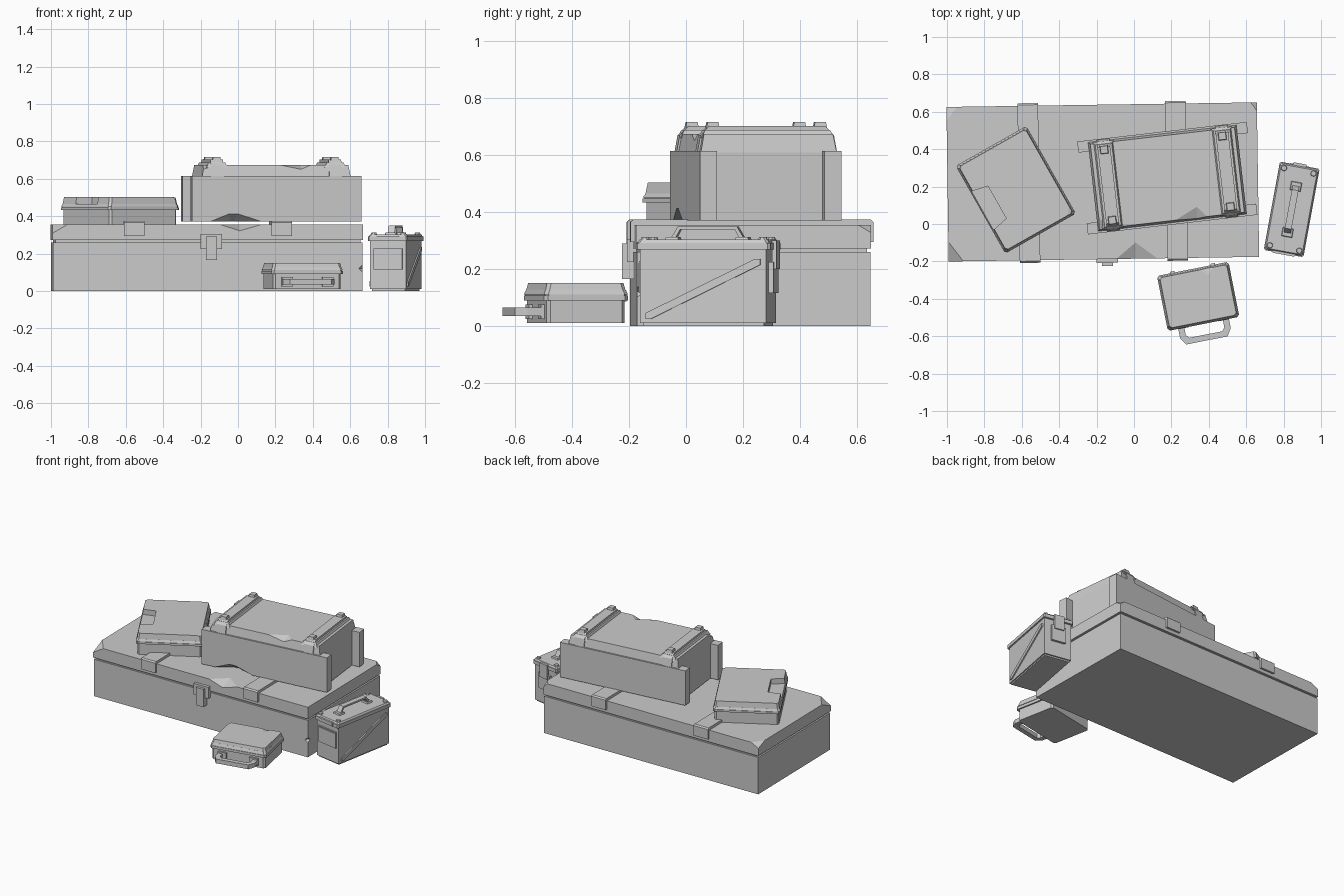
import bpy, bmesh
from math import radians
from mathutils import Matrix, Vector

if "Cube" in bpy.data.objects:
    bpy.data.objects.remove(bpy.data.objects["Cube"])


def frame(x, y, angle):
    return Matrix.Translation((x, y, 0)) @ Matrix.Rotation(radians(angle), 4, 'Z')


def finish(name, fr, bm):
    bmesh.ops.recalc_face_normals(bm, faces=bm.faces)
    me = bpy.data.meshes.new(name)
    bm.to_mesh(me)
    bm.free()
    ob = bpy.data.objects.new(name, me)
    ob.matrix_world = fr
    bpy.context.collection.objects.link(ob)
    return ob


def block(name, fr, x, y, z, taper=0.0, corner=0.0):
    """Box from (min, max) ranges; top inset by taper, upright edges chamfered by corner."""
    bm = bmesh.new()
    bmesh.ops.create_cube(bm, size=1)
    for v in bm.verts:
        sx, sy, top = (1 if v.co.x > 0 else -1), (1 if v.co.y > 0 else -1), v.co.z > 0
        t = taper if top else 0
        v.co = (x[sx > 0] - sx * t, y[sy > 0] - sy * t, z[top])
    if corner:
        up = [e for e in bm.edges if abs(e.verts[0].co.z - e.verts[1].co.z) > 1e-4]
        bmesh.ops.bevel(bm, geom=up, offset=corner, segments=1, affect='EDGES')
    return finish(name, fr, bm)


def prism(name, fr, pts, axis, a, b):
    """Outline extruded along one axis."""
    bm = bmesh.new()
    place = {'X': lambda p, t: (t, p[0], p[1]),
             'Y': lambda p, t: (p[0], t, p[1]),
             'Z': lambda p, t: (p[0], p[1], t)}[axis]
    lo = [bm.verts.new(place(p, a)) for p in pts]
    hi = [bm.verts.new(place(p, b)) for p in pts]
    bm.faces.new(lo)
    bm.faces.new(hi[::-1])
    n = len(pts)
    for i in range(n):
        bm.faces.new((lo[i], lo[(i + 1) % n], hi[(i + 1) % n], hi[i]))
    return finish(name, fr, bm)


def chip(ob, pts):
    """Cut the convex hull of pts out of an object."""
    bm = bmesh.new()
    for p in pts:
        bm.verts.new(p)
    bmesh.ops.convex_hull(bm, input=bm.verts)
    cutter = finish("chip_cutter", ob.matrix_world.copy(), bm)
    cutter.hide_render = True
    m = ob.modifiers.new("chip", 'BOOLEAN')
    m.object, m.operation, m.solver = cutter, 'DIFFERENCE', 'EXACT'
    bpy.context.view_layer.objects.active = ob
    bpy.ops.object.modifier_apply(modifier=m.name)
    bpy.data.objects.remove(cutter)


# Large crate: body, recessed seam, lid
fr = frame(-0.167, 0.225, 0.85)
body = block("crate_body", fr, (-.827, .827), (-.41, .41), (0, .26))
chip(body, [(.86, -.44, .05), (.86, -.44, .19), (.79, -.43, .12), (.86, -.34, .12)])
block("crate_seam", fr, (-.815, .815), (-.398, .398), (.25, .285))
lid = block("crate_lid", fr, (-.83, .83), (-.413, .413), (.272, .355))
chip(lid, [(.0, -.43, .37), (.36, -.43, .37), (.17, -.43, .315), (.17, -.30, .365)])
chip(lid, [(-.85, -.27, .36), (-.73, -.43, .36), (-.85, -.43, .36), (-.85, -.43, .29)])
chip(lid, [(-.85, .30, .36), (-.75, .43, .36), (-.85, .43, .36), (-.85, .43, .31)])
chip(lid, [(.85, .33, .36), (.78, .43, .36), (.85, .43, .36), (.85, .43, .30)])

# Hinge straps wrapping over the lid
strap = [(-.427, .295), (-.427, .365), (-.418, .373), (.418, .373), (.427, .365), (.427, .295),
         (.40, .295), (.40, .345), (-.40, .345), (-.40, .295)]
for i, x in enumerate((-.395, .395)):
    prism(f"lid_strap_{i}", fr, strap, 'X', x - .055, x + .055)

# Front latch
block("latch_plate", fr, (-.04, .075), (-.433, -.40), (.225, .305))
block("latch_tongue", fr, (-.01, .047), (-.45, -.41), (.165, .29))

# Long chest on top of the crate
fr = frame(0.178, 0.245, 6.6)
for side, s in (("front", -1), ("back", 1)):
    ys = sorted((s * .25, s * .19))
    p = block(f"chest_{side}_panel", fr, (-.456, .456), ys, (.371, .615))
    if s < 0:
        chip(p, [(-.42, -.27, .36), (-.26, -.27, .425), (-.2, -.27, .425), (0, -.27, .36),
                 (-.24, -.17, .36)])
block("chest_core", fr, (-.40, .40), (-.195, .195), (.371, .61))
top = block("chest_lid", fr, (-.40, .40), (-.24, .24), (.61, .674), .012)
chip(top, [(-.08, -.26, .68), (.23, -.26, .68), (.13, -.26, .64), (.14, -.16, .678)])
chip(top, [(-.42, -.12, .68), (-.28, -.26, .68), (-.42, -.26, .68), (-.42, -.26, .63)])

# Lid battens with studs
batten = [(-.246, .615), (-.236, .67), (-.205, .702), (.205, .702), (.236, .67), (.246, .615)]
for i, x in enumerate((-.318, .318)):
    prism(f"chest_batten_{i}", fr, batten, 'X', x - .034, x + .034)
    block(f"batten_foot_{i}", fr, (x - .058, x + .058), (-.235, .235), (.66, .688), .014)
    for j, y in enumerate((-.19, .19)):
        block(f"batten_stud_{i}_{j}", fr, (x - .024, x + .024), (y - .024, y + .024),
              (.69, .717), .005)


def case(name, fr, w, d, z, rim):
    """Flat case: base, protruding rim and lid, with local -y as the handle side."""
    w, d = w / 2, d / 2
    r0, r1 = rim
    g = .01
    block(f"{name}_base", fr, (-w + g, w - g), (-d + g, d - g), (z[0], r0), 0, .012)
    mid = (r0 + r1) / 2
    block(f"{name}_rim_lower", fr, (-w, w), (-d, d), (r0, mid - .002), 0, .012)
    block(f"{name}_rim_seam", fr, (-w + .004, w - .004), (-d + .004, d - .004),
          (mid - .004, mid + .004), 0, .012)
    block(f"{name}_rim_upper", fr, (-w, w), (-d, d), (mid + .002, r1), .007, .012)
    return block(f"{name}_lid", fr, (-w + .007, w - .007), (-d + .007, d - .007),
                 (r1 - .002, z[1]), .006, .012)


# Flat case on the crate, with a grip recess
fr = frame(-0.632, 0.183, -60.5)
lid = case("flat_case", fr, .538, .434, (.355, .503), (.433, .465))
chip(lid, [(x, y, z) for x, y in ((-.115, -.24), (-.09, -.12), (.108, -.12), (.135, -.24))
           for z in (.466, .55)])
chip(lid, [(.12, .25, .51), (.30, .25, .51), (.30, .10, .51), (.30, .25, .48)])

# Small case on the ground, with a carry handle
fr = frame(0.343, -0.387, 11.2)
lid = case("small_case", fr, .39, .30, (.01, .15), (.09, .128))
chip(lid, [(-.02, .17, .155), (.16, .17, .155), (.08, .17, .135), (.07, .09, .152)])
outline = [(-.138, -.13), (-.138, -.20), (-.113, -.24), (.113, -.24), (.138, -.20), (.138, -.13)]
inner = [(.105, -.13), (.105, -.19), (.09, -.208), (-.09, -.208), (-.105, -.19), (-.105, -.13)]
prism("case_handle", fr, outline + inner, 'Z', .035, .065)
for i, x in enumerate((-.11, .11)):
    block(f"handle_mount_{i}", fr, (x - .03, x + .03), (-.152, -.13), (.025, .075))
    block(f"case_hinge_{i}", fr, (x - .012, x + .012), (.14, .158), (.085, .125))

# Upright metal can: body, ribs, lid
fr = frame(0.843, 0.078, -10.4)
block("can_body", fr, (-.098, .098), (-.225, .225), (.01, .28))
block("can_foot", fr, (-.09, .09), (-.215, .215), (0, .012))
block("can_lid_skirt", fr, (-.108, .108), (-.24, .24), (.268, .292), 0, .008)
block("can_lid", fr, (-.106, .106), (-.236, .236), (.29, .303), .008, .008)
diagonal = [(-.205, .025), (-.205, .045), (.185, .235), (.205, .235), (.205, .215), (-.185, .025)]
for side, s in (("left", -1), ("right", 1)):
    prism(f"can_{side}_rib", fr, diagonal, 'X', s * .09, s * .106)

# Can front plaque frame and plate
block("can_plaque", fr, (-.078, .078), (-.233, -.22), (.115, .228))
block("can_plaque_plate", fr, (-.07, .07), (-.236, -.22), (.122, .221))

# Can latch at the back and hinge at the front
block("can_latch", fr, (-.05, .05), (.22, .242), (.115, .225))
block("can_latch_bar", fr, (-.035, .035), (.235, .25), (.20, .30))
block("can_hinge", fr, (-.06, .06), (-.246, -.23), (.27, .295))

# Lid handle and corner bolts
arch = [(-.135, .30), (-.105, .35), (.105, .35), (.135, .30),
        (.118, .30), (.098, .338), (-.098, .338), (-.118, .30)]
prism("can_handle", fr, arch, 'X', -.018, .018)
for i, y in enumerate((-.125, .125)):
    block(f"can_handle_mount_{i}", fr, (-.03, .03), (y - .025, y + .025), (.30, .313), .004)
for i, (x, y) in enumerate((x, y) for x in (-.08, .08) for y in (-.21, .21)):
    block(f"can_bolt_{i}", fr, (x - .016, x + .016), (y - .016, y + .016), (.298, .312), .003, .008)
